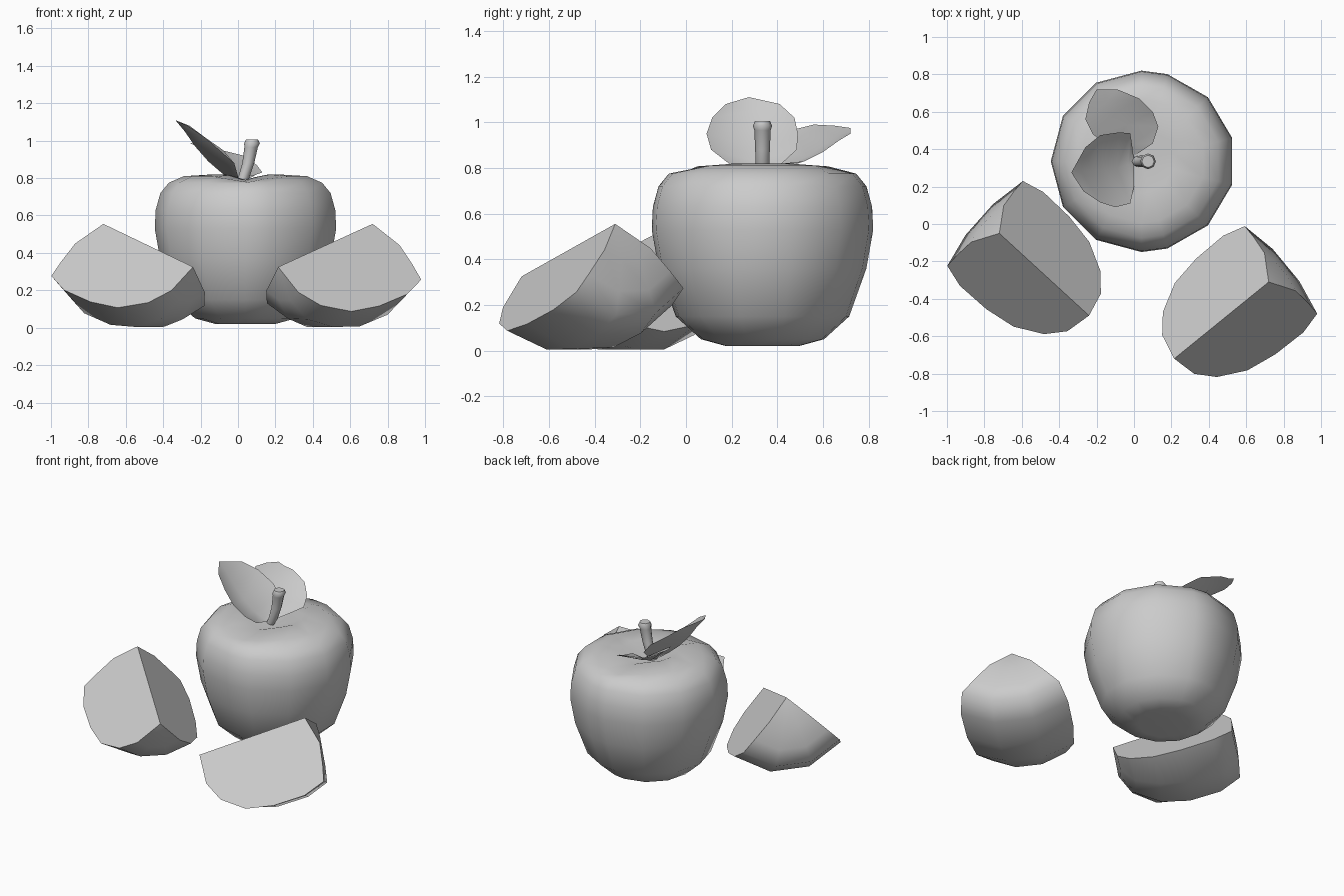
import bpy
import bmesh
from math import cos, sin, radians
from mathutils import Vector

cube = bpy.data.objects.get("Cube")
if cube:
    bpy.data.objects.remove(cube)

grey = bpy.data.materials.new("plain grey")
grey.use_nodes = True
grey.diffuse_color = (0.6, 0.6, 0.6, 1)
grey.node_tree.nodes["Principled BSDF"].inputs["Base Color"].default_value = (0.6, 0.6, 0.6, 1)


def skin(name, rings, closed=True, side_caps=False, smooth=60):
    """Join rings of points into a surface; a ring of one point is a pole."""
    bm = bmesh.new()
    loops = [[bm.verts.new(p) for p in ring] for ring in rings]
    for a, b in zip(loops, loops[1:]):
        n = max(len(a), len(b))
        for i in range(n if closed else n - 1):
            j = (i + 1) % n
            quad = [a[i % len(a)], a[j % len(a)], b[j % len(b)], b[i % len(b)]]
            bm.faces.new(list(dict.fromkeys(quad)))
    if side_caps:
        for side in (0, -1):
            bm.faces.new([loop[side] for loop in loops])
    bmesh.ops.recalc_face_normals(bm, faces=bm.faces)
    mesh = bpy.data.meshes.new(name)
    bm.to_mesh(mesh)
    bm.free()
    mesh.materials.append(grey)
    obj = bpy.data.objects.new(name, mesh)
    bpy.context.collection.objects.link(obj)
    bpy.ops.object.select_all(action="DESELECT")
    obj.select_set(True)
    bpy.context.view_layer.objects.active = obj
    bpy.ops.object.shade_smooth_by_angle(angle=radians(smooth))


def turned(profile, angles, origin, axis, e1, e2):
    """Rings of a (radius, height) profile turned about an axis."""
    rings = []
    for r, h in profile:
        steps = angles if r else [0]
        rings.append([origin + axis * h + (e1 * cos(radians(t)) + e2 * sin(radians(t))) * r
                      for t in steps])
    return rings


X, Y, Z = Vector((1, 0, 0)), Vector((0, 1, 0)), Vector((0, 0, 1))

# Whole fruit, slightly fuller on its left, with a shallow groove across the top rim
fruit_profile = [(0, .06), (.16, .02), (.27, .05), (.38, .15), (.455, .36), (.485, .53),
                 (.48, .63), (.455, .72), (.41, .775), (.33, .81), (.17, .82), (0, .75)]
fruit_angles = [15, 45, 74, 90, 120, 150, 180, 210, 240, 270, 286, 315, 345]
fruit_rings = turned(fruit_profile, fruit_angles, Vector((.04, .335, 0)), Z, X, Y)
for ring in fruit_rings[1:-1]:
    for point in ring:
        if point.x > .1:
            point.x = .04 + (point.x - .04) * 1.035
for ring in fruit_rings[-3:-1]:
    for point, t in zip(ring, fruit_angles):
        point.z -= .03 * sin(radians(t)) ** 16
skin("whole_fruit", fruit_rings)

# Stem, leaning left and flared at the tip
stem = [(.0, .74, .025), (.03, .80, .03), (.055, .88, .032),
        (.07, .965, .036), (.075, .985, .042), (.075, 1.005, .033)]
stem_rings = [turned([(r, z)], range(0, 360, 45), Vector((x, .335, 0)), Z, X, Y)[0]
              for x, z, r in stem]
stem_rings.append([Vector((.075, .335, 1.005))])
skin("stem", stem_rings)

# Leaves: base, rows of (edge, midrib, edge), tip
skin("side_leaf", [
    [(0, .34, .77)],
    [(0, .2, .81), (-.03, .32, .785), (-.01, .42, .82)],
    [(-.02, .11, .88), (-.09, .3, .83), (-.02, .485, .88)],
    [(-.1, .09, .95), (-.16, .295, .89), (-.08, .49, .95)],
    [(-.18, .115, 1.02), (-.23, .29, .97), (-.18, .475, 1.02)],
    [(-.27, .175, 1.08), (-.285, .285, 1.05), (-.26, .41, 1.08)],
    [(-.335, .275, 1.11)]], closed=False)
skin("back_leaf", [
    [(.01, .37, .77)],
    [(-.12, .4, .88), (0, .43, .80), (.1, .43, .82)],
    [(-.22, .48, .97), (-.04, .53, .85), (.13, .52, .83)],
    [(-.26, .56, .99), (-.09, .6, .90), (.1, .6, .87)],
    [(-.24, .65, .985), (-.14, .66, .94), (.03, .67, .92)],
    [(-.2, .72, .975), (-.16, .72, .96), (-.09, .72, .95)]], closed=False)

# Cut quarters: core line from top to bottom, plus a point on one cut face
slice_profile = [(0, 0), (.185, -.04), (.327, -.015), (.43, .01), (.475, .15),
                 (.47, .35), (.43, .52), (.32, .65), (.19, .705), (0, .69)]


def quarter(name, top, bottom, edge, side):
    top, bottom, edge = Vector(top), Vector(bottom), Vector(edge)
    axis = (bottom - top).normalized()
    e1 = edge - top
    e1 = (e1 - axis * e1.dot(axis)).normalized()
    e2 = axis.cross(e1) * side
    rings = turned(slice_profile, [0, 30, 60, 90], top, axis, e1, e2)
    for ring in rings:
        for point in ring:
            point.z = max(point.z, .004)
    skin(name, rings, closed=False, side_caps=True)


quarter("right_quarter", (-.72, -.05, .555), (-.24, -.49, .325), (-1, -.225, .275), 1)
quarter("left_quarter", (.72, -.31, .555), (.215, -.72, .325), (1, -.455, .275), -1)
